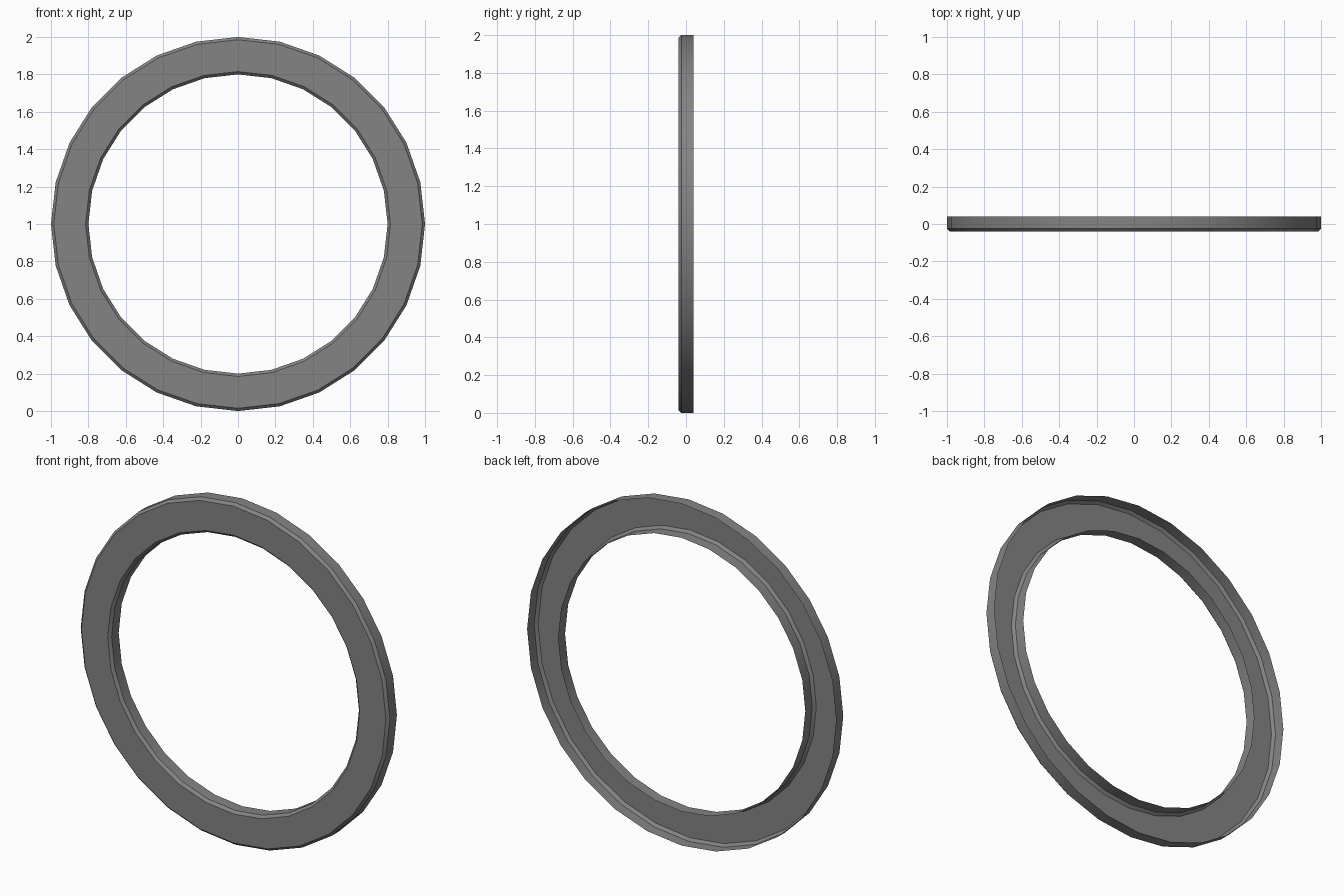
import bpy, bmesh
from math import sin, cos, tau, radians

if "Cube" in bpy.data.objects:
    bpy.data.objects.remove(bpy.data.objects["Cube"])

SIDES = 28
# Cross-section (radius, y): bevelled front, open hollow back
PROFILE = [(1.0, 0.04), (1.0, -0.025), (0.985, -0.04),
           (0.815, -0.04), (0.80, -0.025), (0.80, 0.04)]

# Ring: one loop of vertices per profile point, bridged by quads
bm = bmesh.new()
loops = [[bm.verts.new((r * sin(tau * i / SIDES), y, 1 + r * cos(tau * i / SIDES)))
          for i in range(SIDES)] for r, y in PROFILE]
for a, b in zip(loops, loops[1:]):
    for i in range(SIDES):
        j = (i + 1) % SIDES
        bm.faces.new((a[i], a[j], b[j], b[i]))

# Face outward: the front face must look towards -y
bm.normal_update()
front = next(f for f in bm.faces if all(v.co.y < -0.039 for v in f.verts))
if front.normal.y > 0:
    bmesh.ops.reverse_faces(bm, faces=bm.faces[:])

mesh = bpy.data.meshes.new("ring_frame")
bm.to_mesh(mesh)
bm.free()
ring = bpy.data.objects.new("ring_frame", mesh)
bpy.context.collection.objects.link(ring)

# Dark grey finish, smooth around the ring with crisp bevel edges
mat = bpy.data.materials.new("dark_grey")
mat.diffuse_color = (0.23, 0.23, 0.23, 1)
mat.use_nodes = True
mat.node_tree.nodes["Principled BSDF"].inputs["Base Color"].default_value = mat.diffuse_color
mesh.materials.append(mat)
bpy.context.view_layer.objects.active = ring
ring.select_set(True)
bpy.ops.object.shade_smooth_by_angle(angle=radians(30))
